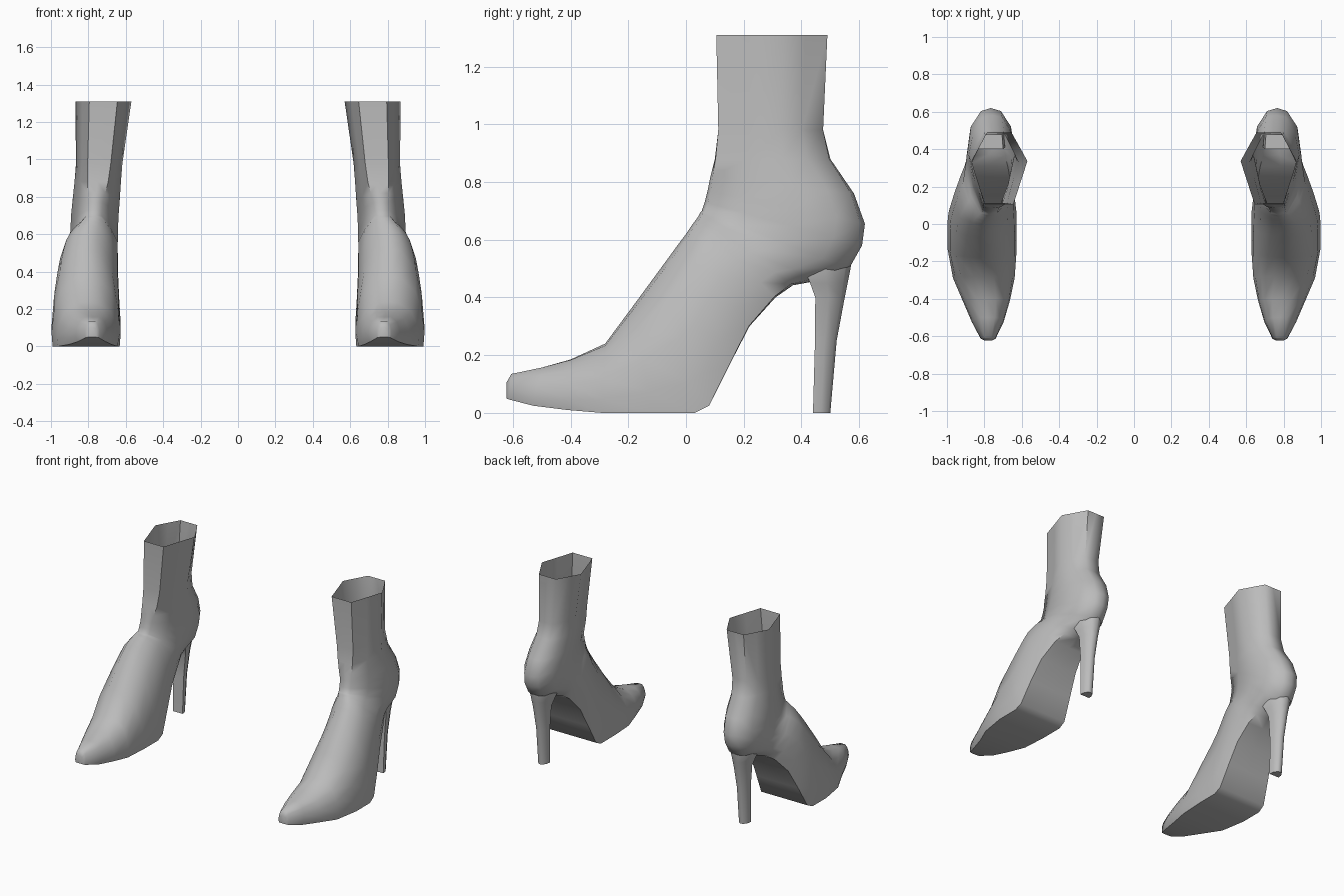
import bpy, bmesh, math

if "Cube" in bpy.data.objects:
    bpy.data.objects.remove(bpy.data.objects["Cube"])

grey = bpy.data.materials.new("grey leather")
grey.diffuse_color = (0.5, 0.5, 0.5, 1)
grey.use_nodes = True
grey.node_tree.nodes["Principled BSDF"].inputs["Base Color"].default_value = grey.diffuse_color

# half cross-sections: (fraction from front to back, fraction of half width)
TOE = [(.0, .45), (.2, .8), (.5, .97), (.8, 1), (1, .88)]
FOOT = [(.03, .33), (.22, .74), (.5, .93), (.8, 1), (1, .97)]
CUP = [(.02, .33), (.25, .72), (.55, 1), (.82, .84), (.97, .42)]
SHAFT = [(0, .5), (.3, .75), (.6, 1), (.8, .72), (1, .43)]

# rings: front (y, z), back or sole (y, z), centre x, half width, section, blend to next section
RINGS = [
    (-.622, .105, -.622, .05, .78, .022, TOE, TOE, 0),
    (-.605, .135, -.615, .047, .78, .04, TOE, TOE, 0),
    (-.50, .157, -.53, .025, .782, .085, TOE, TOE, 0),
    (-.40, .185, -.41, .01, .79, .127, TOE, FOOT, .3),
    (-.28, .24, -.29, 0, .803, .165, FOOT, FOOT, 0),
    (-.18, .375, -.12, 0, .812, .185, FOOT, FOOT, 0),
    (-.07, .525, .03, 0, .812, .185, FOOT, FOOT, 0),
    (-.03, .58, .08, .025, .81, .182, FOOT, FOOT, 0),
    (.0, .62, .15, .165, .805, .172, FOOT, CUP, .08),
    (.02, .65, .22, .30, .798, .162, FOOT, CUP, .2),
    (.035, .67, .31, .40, .787, .15, FOOT, CUP, .4),
    (.045, .685, .37, .442, .78, .14, FOOT, CUP, .6),
    (.05, .695, .44, .455, .775, .133, CUP, CUP, 0),
    (.055, .70, .565, .50, .77, .128, CUP, CUP, 0),
    (.065, .73, .61, .58, .768, .127, CUP, CUP, 0),
    (.075, .77, .62, .655, .765, .127, CUP, CUP, 0),
    (.085, .82, .582, .76, .758, .126, CUP, SHAFT, .3),
    (.10, .88, .50, .88, .75, .124, CUP, SHAFT, .7),
    (.112, .98, .475, .98, .742, .124, SHAFT, SHAFT, 0),
    (.105, 1.31, .49, 1.31, .72, .15, SHAFT, SHAFT, 0),
]


def boot_ring(fy, fz, by, bz, cx, w, sec_a, sec_b, mix):
    half = [(a[0] + (b[0] - a[0]) * mix, (a[1] + (b[1] - a[1]) * mix) * w)
            for a, b in zip(sec_a, sec_b)]
    outline = [(0, 0)] + half + [(1, 0)] + [(t, -x) for t, x in reversed(half)]
    return [(cx + x, fy + (by - fy) * t, fz + (bz - fz) * t) for t, x in outline]


def loft(name, rings, side, cap_start, cap_end):
    bm = bmesh.new()
    loops = [[bm.verts.new((x * side, y, z)) for x, y, z in r] for r in rings]
    n = len(loops[0])
    for a, b in zip(loops, loops[1:]):
        for i in range(n):
            j = (i + 1) % n
            bm.faces.new((a[i], a[j], b[j], b[i]))
    if cap_start:
        bm.faces.new(loops[0])
    if cap_end:
        bm.faces.new(loops[-1])
    bmesh.ops.recalc_face_normals(bm, faces=bm.faces[:])
    # an open shell needs its outside checked against the signed volume
    if bm.calc_volume(signed=True) < 0:
        bmesh.ops.reverse_faces(bm, faces=bm.faces[:])
    mesh = bpy.data.meshes.new(name)
    bm.to_mesh(mesh)
    bm.free()
    mesh.materials.append(grey)
    ob = bpy.data.objects.new(name, mesh)
    bpy.context.collection.objects.link(ob)
    bpy.ops.object.select_all(action='DESELECT')
    ob.select_set(True)
    bpy.context.view_layer.objects.active = ob
    bpy.ops.object.shade_smooth_by_angle(angle=math.radians(62))


# heel levels: z, front y, back y, half width
HEEL = [(0, .44, .50, .036), (.25, .447, .522, .04), (.40, .448, .55, .052),
        (.45, .43, .56, .065), (.50, .41, .57, .08), (.56, .40, .58, .07)]


def heel_ring(z, y0, y1, w):
    # flat front with a rounded back
    pts = [(-1, 0), (-.92, .45), (-.5, .88), (0, 1), (.5, .88), (.92, .45), (1, 0)]
    return [(.77 + w * x, y0 + (y1 - y0) * t, z) for x, t in pts]


for label, side in (("left", -1), ("right", 1)):
    loft(label + "_boot_upper", [boot_ring(*r) for r in RINGS], side, True, False)
    loft(label + "_stiletto_heel", [heel_ring(*h) for h in HEEL], side, True, True)
